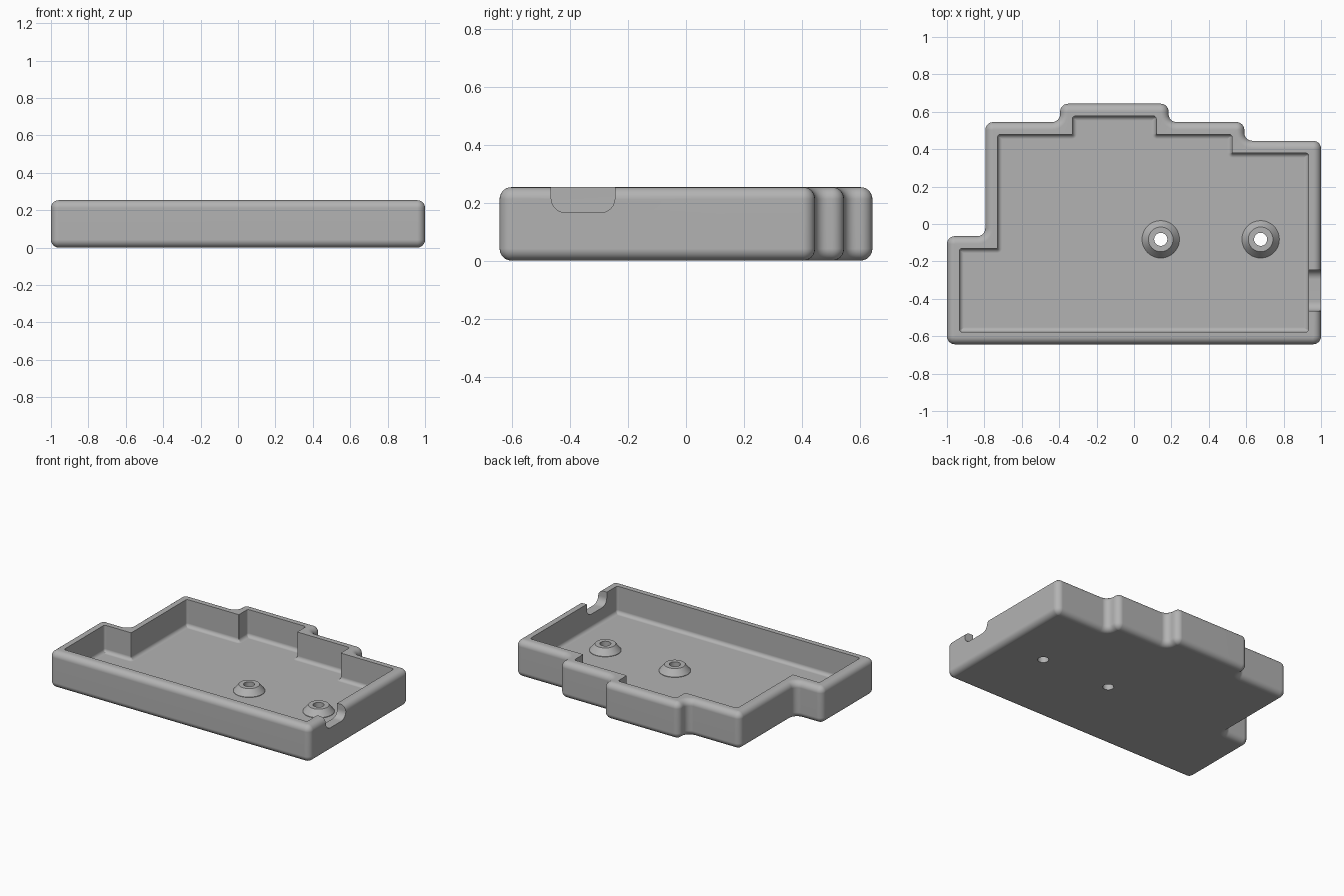
import bpy, bmesh, math
from mathutils import Vector

cube = bpy.data.objects.get("Cube")
if cube:
    bpy.data.objects.remove(cube, do_unlink=True)

HEIGHT, FLOOR, WALL = 0.253, 0.065, 0.066
ROUND, FILLET = 0.042, 0.025
STEPS = 6

# Stepped plan of the tray, counter-clockwise
PLAN = [(-1, -.643), (1, -.643), (1, .445), (.59, .445), (.59, .545),
        (.185, .545), (.185, .643), (-.395, .643), (-.395, .545),
        (-.795, .545), (-.795, -.065), (-1, -.065)]

grey = bpy.data.materials.new("plain grey")
grey.use_nodes = True
grey.diffuse_color = (.45, .45, .45, 1)
grey.node_tree.nodes["Principled BSDF"].inputs["Base Color"].default_value = (.45, .45, .45, 1)


def outline(inset, convex, concave):
    """Plan moved inwards, with its corners rounded."""
    pts = [Vector(p) for p in PLAN]
    ring = []
    for i, p in enumerate(pts):
        d1 = (p - pts[i - 1]).normalized()
        d2 = (pts[(i + 1) % len(pts)] - p).normalized()
        n1, n2 = Vector((-d1.y, d1.x)), Vector((-d2.y, d2.x))
        r = max(convex if d1.cross(d2) > 0 else concave, .001)
        c = p + (n1 + n2) * inset + (d2 - d1) * r
        for k in range(STEPS + 1):
            t = math.pi / 2 * k / STEPS
            ring.append(c - d2 * r * math.cos(t) + d1 * r * math.sin(t))
    return ring


def circle(r, centre, n=48):
    return [Vector((centre[0] + r * math.cos(2 * math.pi * k / n),
                    centre[1] + r * math.sin(2 * math.pi * k / n))) for k in range(n)]


def loft(name, layers, closed=False):
    """Skin a stack of (ring, z); either cap both ends or join them."""
    bm = bmesh.new()
    rows = [[bm.verts.new((p.x, p.y, z)) for p in ring] for ring, z in layers]
    pairs = list(zip(rows, rows[1:]))
    if closed:
        pairs.append((rows[-1], rows[0]))
    else:
        bm.faces.new(rows[0])
        bm.faces.new(rows[-1])
    for a, b in pairs:
        for i in range(len(a)):
            j = (i + 1) % len(a)
            bm.faces.new((a[i], a[j], b[j], b[i]))
    bmesh.ops.recalc_face_normals(bm, faces=bm.faces)
    mesh = bpy.data.meshes.new(name)
    bm.to_mesh(mesh)
    bm.free()
    obj = bpy.data.objects.new(name, mesh)
    obj.data.materials.append(grey)
    bpy.context.collection.objects.link(obj)
    return obj


def select(obj):
    bpy.ops.object.select_all(action='DESELECT')
    obj.select_set(True)
    bpy.context.view_layer.objects.active = obj


def cut(obj, cutter):
    cutter.hide_render = True
    mod = obj.modifiers.new("cut", 'BOOLEAN')
    mod.operation, mod.solver, mod.object = 'DIFFERENCE', 'EXACT', cutter
    select(obj)
    bpy.ops.object.modifier_apply(modifier=mod.name)
    bpy.data.objects.remove(cutter, do_unlink=True)


def smooth(obj):
    select(obj)
    bpy.ops.object.shade_smooth_by_angle(angle=math.radians(35))
    mod = obj.modifiers.new("even shading", 'WEIGHTED_NORMAL')
    mod.keep_sharp = True


# Tray shell: rounded outside, flat rim, straight cavity walls, filleted floor
layers = []
quarter = [math.pi / 2 * k / STEPS for k in range(STEPS + 1)]
edge = ROUND - .001
for t in quarter:
    d = edge * (1 - math.sin(t))
    layers.append((outline(d, ROUND - d, ROUND + d), edge * (1 - math.cos(t))))
for t in quarter:
    d = edge * (1 - math.cos(t))
    layers.append((outline(d, ROUND - d, ROUND + d), HEIGHT - edge * (1 - math.sin(t))))
layers.append((outline(WALL, .015, .003), HEIGHT))
for t in quarter:
    d = FILLET * (1 - math.cos(t))
    layers.append((outline(WALL + d, .015 - d, .003 + d), FLOOR + FILLET * (1 - math.sin(t))))
tray = loft("tray", layers)

# Cable notch with rounded lower corners, through the +x wall
Y0, Y1, Z0, R = -.465, -.245, .165, .05
profile = [Vector((Y0, HEIGHT + .1))]
profile += [Vector((Y0 + R - R * math.cos(t), Z0 + R - R * math.sin(t))) for t in quarter]
profile += [Vector((Y1 - R + R * math.sin(t), Z0 + R - R * math.cos(t))) for t in quarter]
profile.append(Vector((Y1, HEIGHT + .1)))
notch = loft("notch_cutter", [(profile, .85), (profile, 1.1)])
for v in notch.data.vertices:
    v.co = (v.co.z, v.co.x, v.co.y)
bm = bmesh.new()
bm.from_mesh(notch.data)
bmesh.ops.recalc_face_normals(bm, faces=bm.faces)
bm.to_mesh(notch.data)
bm.free()
cut(tray, notch)

# Screw bosses: tapered collars over holes through the floor
for label, centre in (("middle", (.143, -.082)), ("left", (.677, -.082))):
    hole = circle(.035, centre)
    cut(tray, loft("hole_cutter", [(hole, -.1), (hole, FLOOR + .05)]))
    boss = loft(label + "_screw_boss",
                [(hole, FLOOR - .01), (circle(.1, centre), FLOOR - .01),
                 (circle(.1, centre), FLOOR + .003), (circle(.066, centre), FLOOR + .046),
                 (hole, FLOOR + .046)], closed=True)
    smooth(boss)

smooth(tray)
